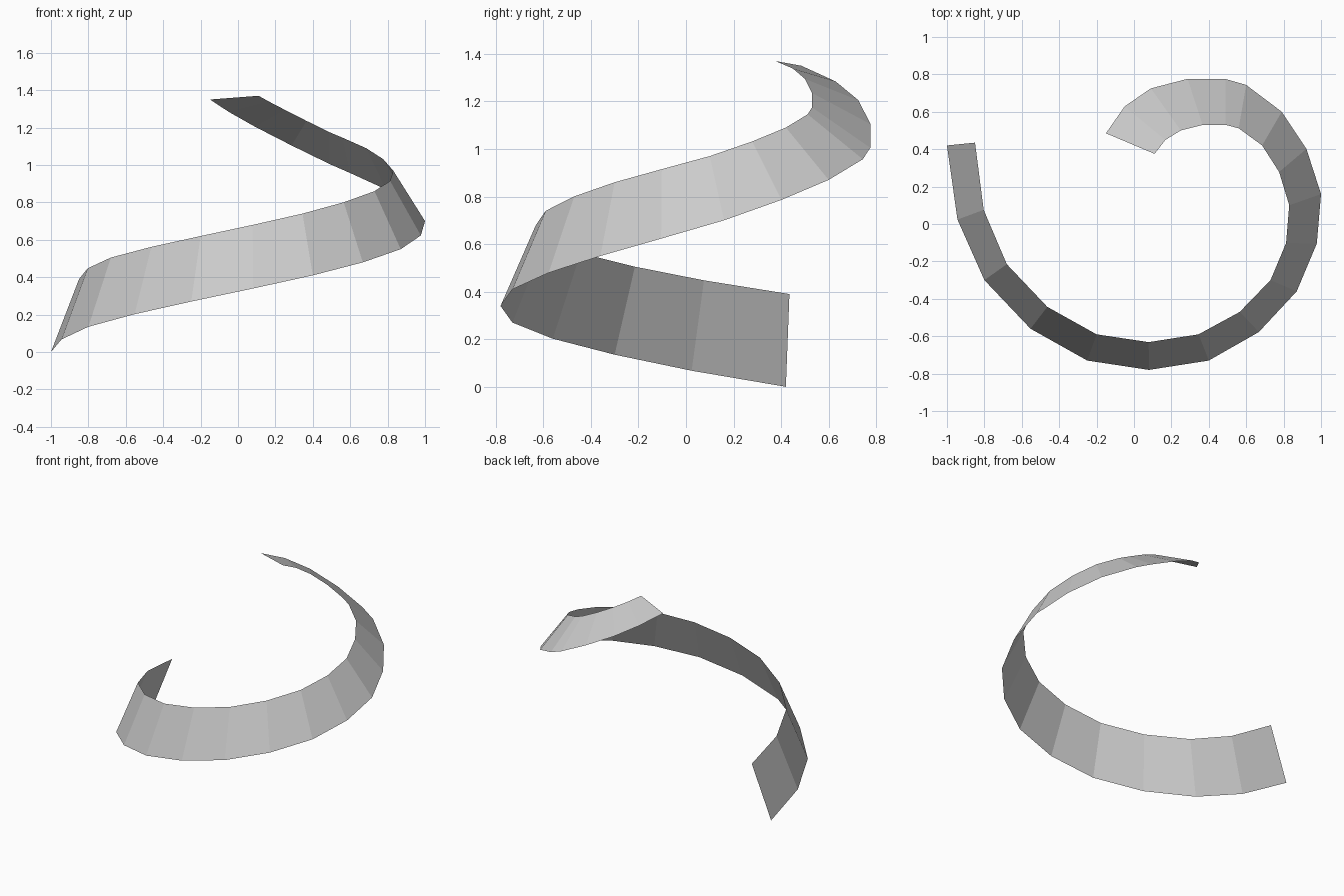
import bpy
import bmesh
from mathutils import Vector

# Remove the default object
default_cube = bpy.data.objects.get("Cube")
if default_cube:
    bpy.data.objects.remove(default_cube, do_unlink=True)


def make_material(name, colour):
    material = bpy.data.materials.new(name)
    material.use_nodes = True
    material.diffuse_color = colour
    material.node_tree.nodes["Principled BSDF"].inputs["Base Color"].default_value = colour
    return material


def spline_point(keys, position):
    """Point on a smooth curve through the keys, with curved end tangents."""
    start = 3 * keys[0] - 3 * keys[1] + keys[2]
    end = 3 * keys[-1] - 3 * keys[-2] + keys[-3]
    padded = [start] + keys + [end]
    index = min(int(position), len(keys) - 2)
    t = position - index
    before, here, after, beyond = padded[index:index + 4]
    linear = after - before
    square = 2 * before - 5 * here + 4 * after - beyond
    cube = 3 * here - before - 3 * after + beyond
    return here + (linear * t + square * t ** 2 + cube * t ** 3) / 2


# Guide points of the two ribbon edges, climbing from bottom to top
lower_edge = [Vector(p) for p in (
    (-1, .42, 0), (-.8, -.3, .135), (-.25, -.73, .27), (.4, -.73, .41),
    (.87, -.36, .55), (1, .16, .7), (.79, .6, .87), (.49, .775, 1.005),
    (.09, .725, 1.205), (-.15, .485, 1.35))]
upper_edge = [Vector(p) for p in (
    (-.85, .435, .39), (-.68, -.215, .505), (-.2, -.59, .62), (.345, -.59, .74),
    (.73, -.3, .86), (.83, .1, .97), (.685, .42, 1.09), (.49, .53, 1.175),
    (.25, .5, 1.295), (.11, .375, 1.37))]

# Two panels between guide points, with one rung shifted along the bend
rungs = [step / 2 for step in range(2 * len(lower_edge) - 1)]
rungs[13] = 6.67

# Build the ribbon as a strip of flat panels
ribbon_bmesh = bmesh.new()
previous = None
for position in rungs:
    rung = [ribbon_bmesh.verts.new(spline_point(edge, position))
            for edge in (lower_edge, upper_edge)]
    if previous:
        ribbon_bmesh.faces.new((previous[0], rung[0], rung[1], previous[1]))
    previous = rung

ribbon_mesh = bpy.data.meshes.new("spiral_ribbon")
ribbon_bmesh.to_mesh(ribbon_mesh)
ribbon_bmesh.free()
ribbon_mesh.materials.append(make_material("light grey", (.6, .6, .6, 1)))
ribbon = bpy.data.objects.new("spiral_ribbon", ribbon_mesh)
bpy.context.collection.objects.link(ribbon)
